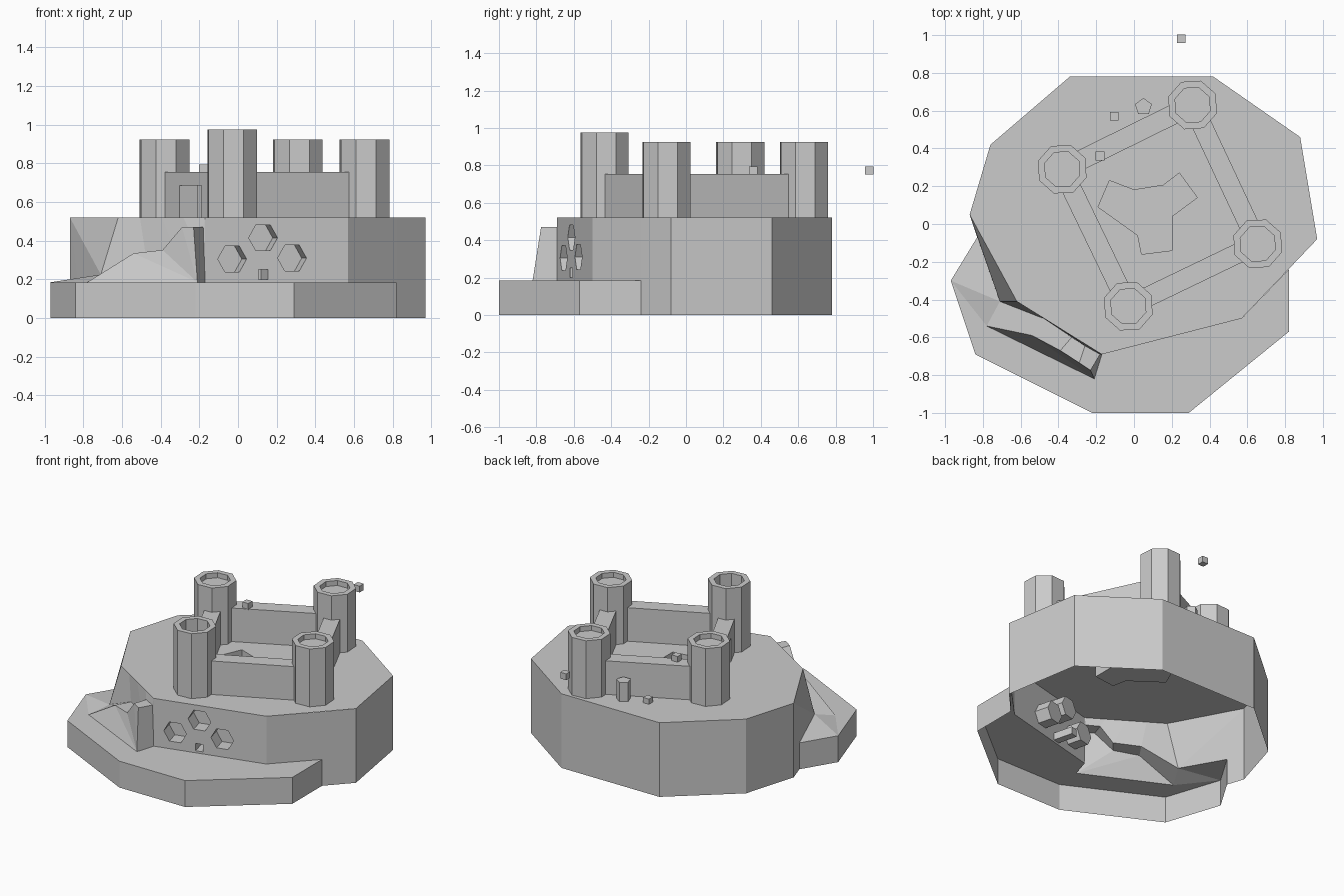
import bpy, bmesh, math
from mathutils import Vector

cube = bpy.data.objects.get("Cube")
if cube:
    bpy.data.objects.remove(cube, do_unlink=True)

stone = bpy.data.materials.new("grey stone")
stone.use_nodes = True
GREY = (0.6, 0.6, 0.6, 1)
stone.diffuse_color = GREY
stone.node_tree.nodes["Principled BSDF"].inputs["Base Color"].default_value = GREY

TOP, SHELF = 0.52, 0.185


def finish(name, bm):
    bmesh.ops.remove_doubles(bm, verts=bm.verts, dist=0.0005)
    bmesh.ops.recalc_face_normals(bm, faces=bm.faces)
    mesh = bpy.data.meshes.new(name)
    bm.to_mesh(mesh)
    bm.free()
    mesh.materials.append(stone)
    obj = bpy.data.objects.new(name, mesh)
    bpy.context.collection.objects.link(obj)
    return obj


def face(bm, pts):
    return bm.faces.new([bm.verts.new(p) for p in pts])


def strip(bm, a, b):
    """Quads between two open rows of points."""
    for i in range(len(a) - 1):
        face(bm, (a[i], a[i + 1], b[i + 1], b[i]))


def fill(bm, loops, normal):
    """Flat sheet bounded by the first loop, with the others as holes."""
    edges = []
    for loop in loops:
        vs = [bm.verts.new(p) for p in loop]
        edges += [bm.edges.new((vs[i - 1], vs[i])) for i in range(len(vs))]
    bmesh.ops.triangle_fill(bm, edges=edges, normal=normal)


def pit(bm, loop, shift):
    """Recess: side walls and a floor behind a hole."""
    deep = [Vector(p) + Vector(shift) for p in loop]
    strip(bm, loop + loop[:1], deep + deep[:1])
    face(bm, deep)


def at(pts, z):
    return [Vector((x, y, z)) for x, y in pts]


def ring(radius, sides, turn, cx=0, cy=0):
    return [(cx + radius * math.cos(turn + math.tau * i / sides),
             cy + radius * math.sin(turn + math.tau * i / sides)) for i in range(sides)]


# Outlines of the cliff
corner, front_end = (-0.17, -0.69), (0.57, -0.50)
right_join, left_join = (0.82, -0.24), (-0.83, -0.07)
back = [(0.97, -0.08), (0.88, 0.46), (0.42, 0.78), (-0.34, 0.78), (-0.76, 0.42), (-0.87, 0.05)]
nook = (-0.62, -0.41)

# Plateau: top sheet with a star-shaped pit, and the back walls
bm = bmesh.new()
star = at([(-0.13, 0.23), (0, 0.18), (0.155, 0.205), (0.24, 0.27), (0.335, 0.14), (0.20, 0.04),
           (0.20, -0.14), (0.04, -0.16), (0.02, -0.06), (-0.19, 0.09)], TOP)
fill(bm, [at([corner, front_end] + back + [nook], TOP), star], (0, 0, 1))
pit(bm, star, (0, 0, -0.08))
row = [right_join] + back
strip(bm, at(row, TOP), at(row, 0))
strip(bm, at([front_end, right_join], TOP), at([front_end, right_join], SHELF))

# Front wall with hexagonal recesses and a small square one
along = (Vector(front_end) - Vector(corner)).normalized()
inward = Vector((-along.y, along.x, 0))


def on_wall(x, z, u=0, v=0):
    base = Vector(corner) + along * ((x - corner[0]) / along.x + u)
    return Vector((base.x, base.y, z + v))


holes = []
for x, z, radius, sides, depth in [(-0.03, 0.305, 0.077, 6, 0.1), (0.13, 0.415, 0.077, 6, 0.1),
                                   (0.28, 0.31, 0.077, 6, 0.1), (0.13, 0.225, 0.036, 4, 0.14)]:
    turn = math.pi / 4 if sides == 4 else 0
    hole = [on_wall(x, z, u, v) for u, v in ring(radius, sides, turn)]
    pit(bm, hole, inward * depth)
    holes.append(hole)
fill(bm, [at([corner, front_end], SHELF) + at([front_end, corner], TOP)] + holes, -inward)

# Stepped path climbing the front left
inner = [Vector(p) for p in [(-0.71, -0.41, 0.225), (-0.48, -0.50, 0.34), (-0.33, -0.60, 0.355),
                             (-0.26, -0.645, 0.47), (-0.18, -0.69, 0.47)]]
outer = [Vector(p) for p in [(-0.78, -0.54, SHELF), (-0.54, -0.59, 0.335), (-0.39, -0.67, 0.352),
                             (-0.29, -0.735, 0.47), (-0.23, -0.775, 0.47)]]
foot = Vector((-0.21, -0.82, SHELF))
nook_top, corner_top = at([nook, corner], TOP)
strip(bm, inner, outer)
for i in range(4):
    face(bm, (outer[i], outer[i + 1], foot))
rim = [nook_top.lerp(corner_top, i / 4) for i in range(5)]
strip(bm, rim, inner)
face(bm, (outer[-1], inner[-1], at([corner], SHELF)[0], foot))
face(bm, (inner[-1], corner_top, at([corner], SHELF)[0]))

# Leaning left cliff face
left_top, left_low = at(back[-1:], TOP)[0], at(back[-1:], SHELF)[0]
join_low = at([left_join], SHELF)[0]
face(bm, (left_top, nook_top, inner[0]))
face(bm, (left_top, inner[0], join_low))
face(bm, (left_top, join_low, left_low))
strip(bm, [left_low, join_low], at([back[-1], left_join], 0))
finish("plateau", bm)

# Lower shelf, hollow underneath
bm = bmesh.new()
rim = [left_join, (-0.97, -0.30), (-0.84, -0.69), (-0.22, -1.0), (0.29, -1.0), (0.82, -0.57), right_join]
edge = at([front_end, corner], SHELF) + [foot, outer[0], inner[0]]
fill(bm, [at(rim, SHELF) + edge], (0, 0, 1))
strip(bm, at(rim, SHELF), at(rim, 0))
finish("lower_shelf", bm)


# Towers: octagonal shafts with a sunken roof
def tower(name, x, y, top, depth):
    bm = bmesh.new()
    turn = math.radians(26)
    out, hole = ring(0.136, 8, turn, x, y), ring(0.098, 8, turn, x, y)
    out, hole = out + out[:1], hole + hole[:1]
    strip(bm, at(out, TOP), at(out, top))
    strip(bm, at(out, top), at(hole, top))
    pit(bm, at(hole[:-1], top), (0, 0, -depth))
    face(bm, at(out[:-1], TOP))
    finish(name, bm)


towers = {"front": (-0.03, -0.435), "right": (-0.38, 0.29), "back": (0.31, 0.63), "left": (0.655, -0.105)}
for side, (x, y) in towers.items():
    is_front = side == "front"
    tower(side + "_tower", x, y, 0.975 if is_front else 0.925, 0.12 if is_front else 0.035)


# Curtain walls; one has an open gateway
def curtain(name, a, b, gate=False):
    a, b = Vector(a), Vector(b)
    way = (b - a).normalized()
    side = Vector((-way.y, way.x, 0)) * 0.0525
    length, mid, high = (b - a).length, 0.48 * (b - a).length, 0.755
    profile = [(0, TOP)]
    if gate:
        profile += [(mid - 0.13, TOP), (mid - 0.13, 0.685), (mid + 0.13, 0.685), (mid + 0.13, TOP)]
    profile += [(length, TOP), (length, high), (0, high)]
    pts = [Vector((*(a + way * s), z)) for s, z in profile]
    bm = bmesh.new()
    near, far = [p - side for p in pts], [p + side for p in pts]
    face(bm, near)
    face(bm, far)
    strip(bm, near + near[:1], far + far[:1])
    finish(name, bm)


names = list(towers)
for i, n in enumerate(names):
    nxt = names[(i + 1) % 4]
    curtain(f"{n}_to_{nxt}_wall", towers[n], towers[nxt], gate=(i == 0))


# Loose blocks and a small post
def prism(name, pts, low, high):
    bm = bmesh.new()
    face(bm, at(pts, low))
    face(bm, at(pts, high))
    strip(bm, at(pts + pts[:1], low), at(pts + pts[:1], high))
    finish(name, bm)


for name, x, y, z in [("floating_block", 0.25, 0.98, 0.773), ("wall_block", -0.18, 0.36, 0.773),
                      ("ground_block", -0.105, 0.57, 0.535)]:
    prism(name, ring(0.032, 4, math.pi / 4, x, y), z - 0.022, z + 0.022)
prism("post", ring(0.047, 5, math.pi / 2, 0.05, 0.62), TOP, 0.655)
